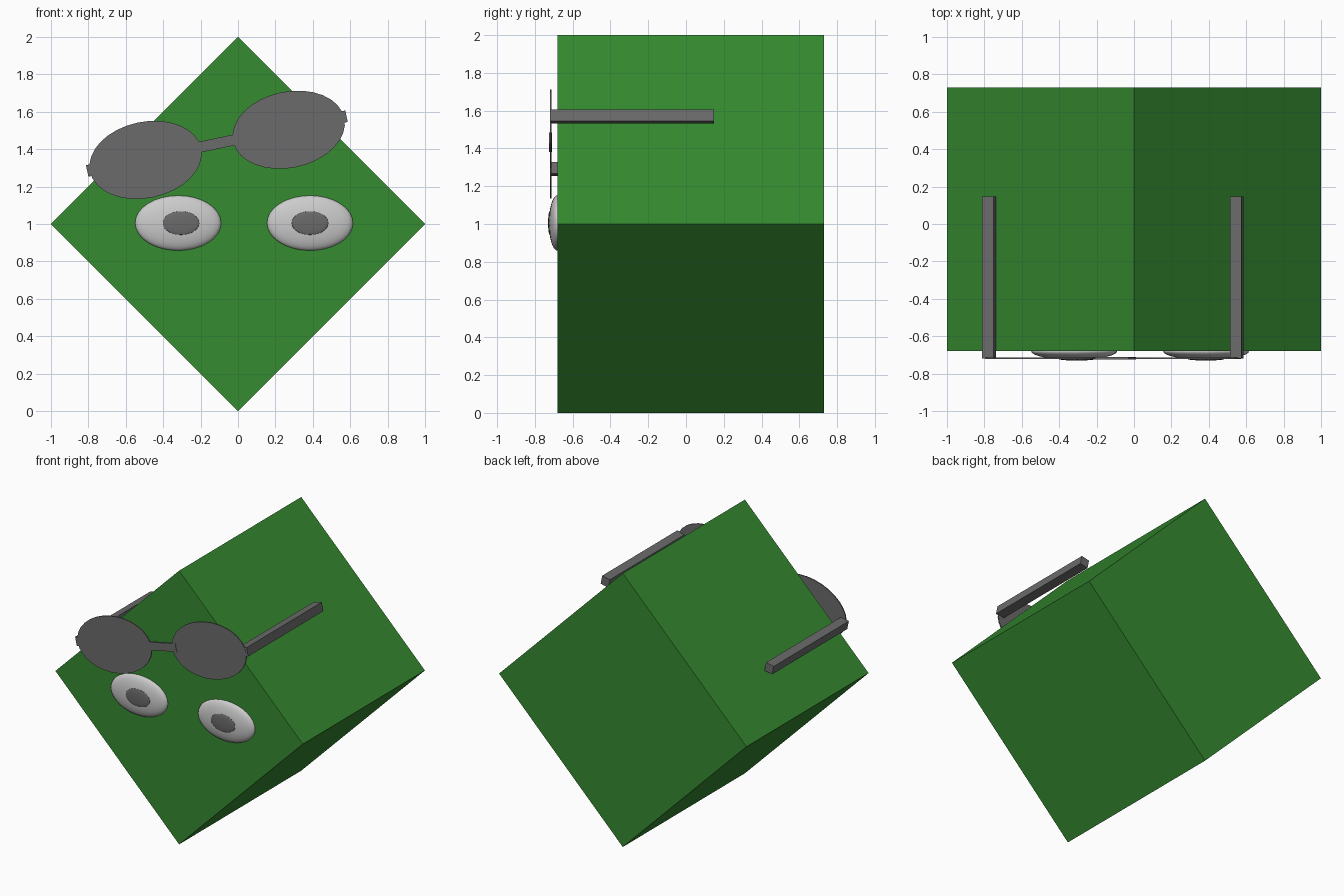
import bpy
from math import radians
from mathutils import Matrix, Vector

if "Cube" in bpy.data.objects:
    bpy.data.objects.remove(bpy.data.objects["Cube"])


def material(name, rgb):
    m = bpy.data.materials.new(name)
    m.diffuse_color = (*rgb, 1)
    m.use_nodes = True
    m.node_tree.nodes["Principled BSDF"].inputs["Base Color"].default_value = m.diffuse_color
    return m


GREEN = material("green", (0.036, 0.258, 0.03))
WHITE = material("white", (0.8, 0.8, 0.8))
DARK = material("dark_grey", (0.145, 0.145, 0.145))


def finish(name, mat, matrix, smooth=False):
    o = bpy.context.object
    o.name = name
    o.data.transform(matrix)
    o.data.materials.append(mat)
    if smooth:
        bpy.ops.object.shade_smooth()
    return o


def box(name, mat, loc, size, tilt):
    bpy.ops.mesh.primitive_cube_add(size=1)
    return finish(name, mat, Matrix.LocRotScale(
        Vector(loc), Matrix.Rotation(tilt, 3, 'Y'), Vector(size)))


def ellipsoid(name, mat, loc, radii):
    bpy.ops.mesh.primitive_uv_sphere_add(segments=32, ring_count=16, radius=1)
    return finish(name, mat, Matrix.LocRotScale(Vector(loc), None, Vector(radii)), True)


# Body: square block standing on one edge
side = 2 ** 0.5
box("body", GREEN, (0, 0.025, 1), (side, 1.41, side), radians(45))

# Bulging eyes with shallow pupils just breaking the surface
for label, x, px in (("left", -0.32, -0.305), ("right", 0.385, 0.385)):
    ellipsoid(label + "_eye", WHITE, (x, -0.68, 1.005), (0.23, 0.046, 0.147))
    ellipsoid(label + "_pupil", DARK, (px, -0.722, 1.005), (0.098, 0.008, 0.063))

# Tilted glasses, laid out along their own axis
TILT = radians(-11.9)
ROT = Matrix.Rotation(TILT, 3, 'Y')
CENTRE = Vector((-0.113, 0, 1.43))


def on_glasses(u, y, w=0):
    return CENTRE + ROT @ Vector((u, y, w))


for label, s in (("left", -1), ("right", 1)):
    # Thin oval lens facing front
    bpy.ops.mesh.primitive_cylinder_add(vertices=32, radius=1, depth=1)
    finish(label + "_lens", DARK,
           Matrix.LocRotScale(on_glasses(s * 0.391, -0.717, -0.007), ROT,
                              Vector((0.304, 0.008, 0.204)))
           @ Matrix.Rotation(radians(90), 4, 'X'))
    # Temple arm running back
    box(label + "_arm", DARK, on_glasses(s * 0.677, -0.286), (0.063, 0.868, 0.063), TILT)

# Bridge between the lenses
box("bridge", DARK, on_glasses(0.01, -0.717), (0.22, 0.014, 0.058), TILT)
